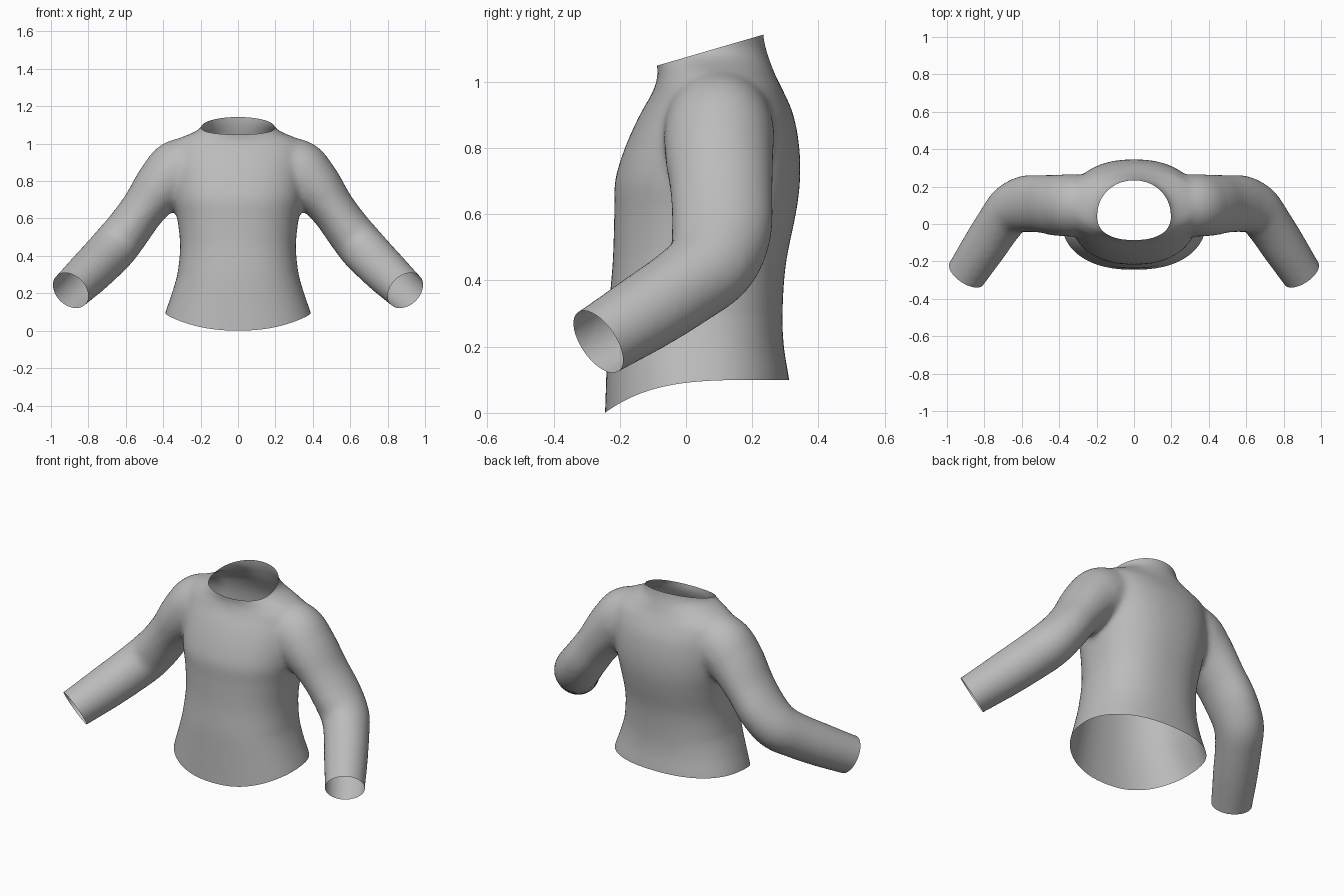
import bpy, bmesh, math
from mathutils import Vector

cube = bpy.data.objects.get("Cube")
if cube:
    bpy.data.objects.remove(cube, do_unlink=True)

SIDES = 48


def spline(rows, steps=6):
    """Catmull-Rom resampling of equal-length rows."""
    out = []
    for i in range(len(rows) - 1):
        a, b, c, d = (rows[min(max(i + k, 0), len(rows) - 1)] for k in (-1, 0, 1, 2))
        for s in range(steps):
            t = s / steps
            out.append([q + 0.5 * t * (r - p + t * (2*p - 5*q + 4*r - e + t * (3*(q - r) + e - p)))
                        for p, q, r, e in zip(a, b, c, d)])
    return out + [list(rows[-1])]


def loft(bm, rings):
    """Skin rings of points into a closed tube."""
    loops = [[bm.verts.new(p) for p in ring] for ring in rings]
    for lo, hi in zip(loops, loops[1:]):
        for i in range(SIDES):
            j = (i + 1) % SIDES
            bm.faces.new((lo[i], lo[j], hi[j], hi[i]))
    bm.faces.new(loops[0])
    bm.faces.new(loops[-1])


def spow(v, e):
    return math.copysign(abs(v) ** e, v)


# Torso: height, half width, front y, back y
TORSO = [
    (-0.12, 0.41, -0.25, 0.32), (0.0, 0.39, -0.245, 0.312), (0.15, 0.355, -0.24, 0.296),
    (0.3, 0.325, -0.235, 0.292), (0.45, 0.31, -0.222, 0.302), (0.6, 0.325, -0.217, 0.332),
    (0.7, 0.345, -0.215, 0.345), (0.8, 0.355, -0.185, 0.343), (0.9, 0.36, -0.14, 0.325),
    (0.97, 0.36, -0.1, 0.295), (1.02, 0.33, -0.085, 0.27), (1.06, 0.24, -0.09, 0.255),
    (1.09, 0.195, -0.095, 0.245), (1.13, 0.187, -0.1, 0.236), (1.25, 0.187, -0.1, 0.225)]


def torso_ring(z, w, front, back):
    mid, depth = (front + back) / 2, (back - front) / 2
    e = 2 / 2.3 if z < 1 else 1
    angles = [math.tau * i / SIDES for i in range(SIDES)]
    return [(w * spow(math.cos(a), e), mid + depth * spow(math.sin(a), e), z) for a in angles]


# Sleeve: centre x, y, z, radius across, radius front to back
SLEEVE = [
    (0.12, 0.1, 0.9, 0.13, 0.14), (0.3, 0.1, 0.86, 0.17, 0.165), (0.4, 0.1, 0.785, 0.148, 0.165),
    (0.5, 0.108, 0.66, 0.122, 0.155), (0.58, 0.108, 0.55, 0.122, 0.152),
    (0.655, 0.08, 0.455, 0.127, 0.138), (0.72, 0.0, 0.385, 0.125, 0.125),
    (0.8, -0.12, 0.305, 0.12, 0.12), (0.895, -0.265, 0.215, 0.11, 0.11),
    (0.95, -0.35, 0.165, 0.108, 0.108)]


def sleeve_rings(side):
    rows = spline(SLEEVE)
    pts = [Vector(r[:3]) for r in rows]
    rings = []
    for i, row in enumerate(rows):
        t = (pts[min(i + 1, len(pts) - 1)] - pts[max(i - 1, 0)]).normalized()
        u = Vector((0, 1, 0))
        u = (u - t * u.dot(t)).normalized()
        v = t.cross(u)
        ring = []
        for k in range(SIDES):
            a = math.tau * k / SIDES
            p = pts[i] + u * row[4] * math.cos(a) + v * row[3] * math.sin(a)
            ring.append((side * p.x, p.y, p.z))
        rings.append(ring)
    return rings


# Closed torso and sleeves, fused into one skin
bm = bmesh.new()
loft(bm, [torso_ring(*r) for r in spline(TORSO)])
for side in (1, -1):
    loft(bm, sleeve_rings(side))
bmesh.ops.recalc_face_normals(bm, faces=bm.faces)
mesh = bpy.data.meshes.new("sweater")
bm.to_mesh(mesh)
bm.free()
sweater = bpy.data.objects.new("sweater", mesh)
bpy.context.collection.objects.link(sweater)
fuse = sweater.modifiers.new("fuse", 'REMESH')
fuse.mode = 'VOXEL'
fuse.voxel_size = 0.014
graph = bpy.context.evaluated_depsgraph_get()
fused = bpy.data.meshes.new_from_object(sweater.evaluated_get(graph))
sweater.modifiers.clear()

bm = bmesh.new()
bm.from_mesh(fused)
for _ in range(10):
    bmesh.ops.smooth_vert(bm, verts=bm.verts, factor=0.5, use_axis_x=True, use_axis_y=True, use_axis_z=True)

# Open the hem, neck and cuffs
cuts = [((0, 0, 0), (0, 0, -1), lambda f: True),
        ((0, -0.1, 1.045), (0, -0.28, 0.96), lambda f: True)]
for side in (1, -1):
    cuts.append(((side * 0.895, -0.265, 0.215), (side * 0.245, -0.365, -0.25),
                 lambda f, s=side: f.calc_center_median().x * s > 0.6))
for co, no, rule in cuts:
    faces = [f for f in bm.faces if rule(f)]
    edges = {e for f in faces for e in f.edges}
    verts = {v for f in faces for v in f.verts}
    bmesh.ops.bisect_plane(bm, geom=faces + list(edges) + list(verts),
                           plane_co=co, plane_no=no, clear_outer=True)

# Lift the hem at the sides and back
for v in bm.verts:
    if v.co.z < 0.3 and abs(v.co.x) < 0.42 and v.co.y > -0.3:
        lift = 0.1 * (1 - min(1, max(0, (0.3 - v.co.y) / 0.545)) ** 4)
        v.co.z += lift * (1 - v.co.z / 0.3)
bm.to_mesh(mesh)
bm.free()
bpy.data.meshes.remove(fused)

# Cloth colour
cloth = bpy.data.materials.new("grey cloth")
cloth.use_nodes = True
grey = (0.5, 0.5, 0.5, 1)
cloth.diffuse_color = grey
cloth.node_tree.nodes["Principled BSDF"].inputs["Base Color"].default_value = grey
mesh.materials.clear()
mesh.materials.append(cloth)
for p in mesh.polygons:
    p.material_index = 0
    p.use_smooth = True
